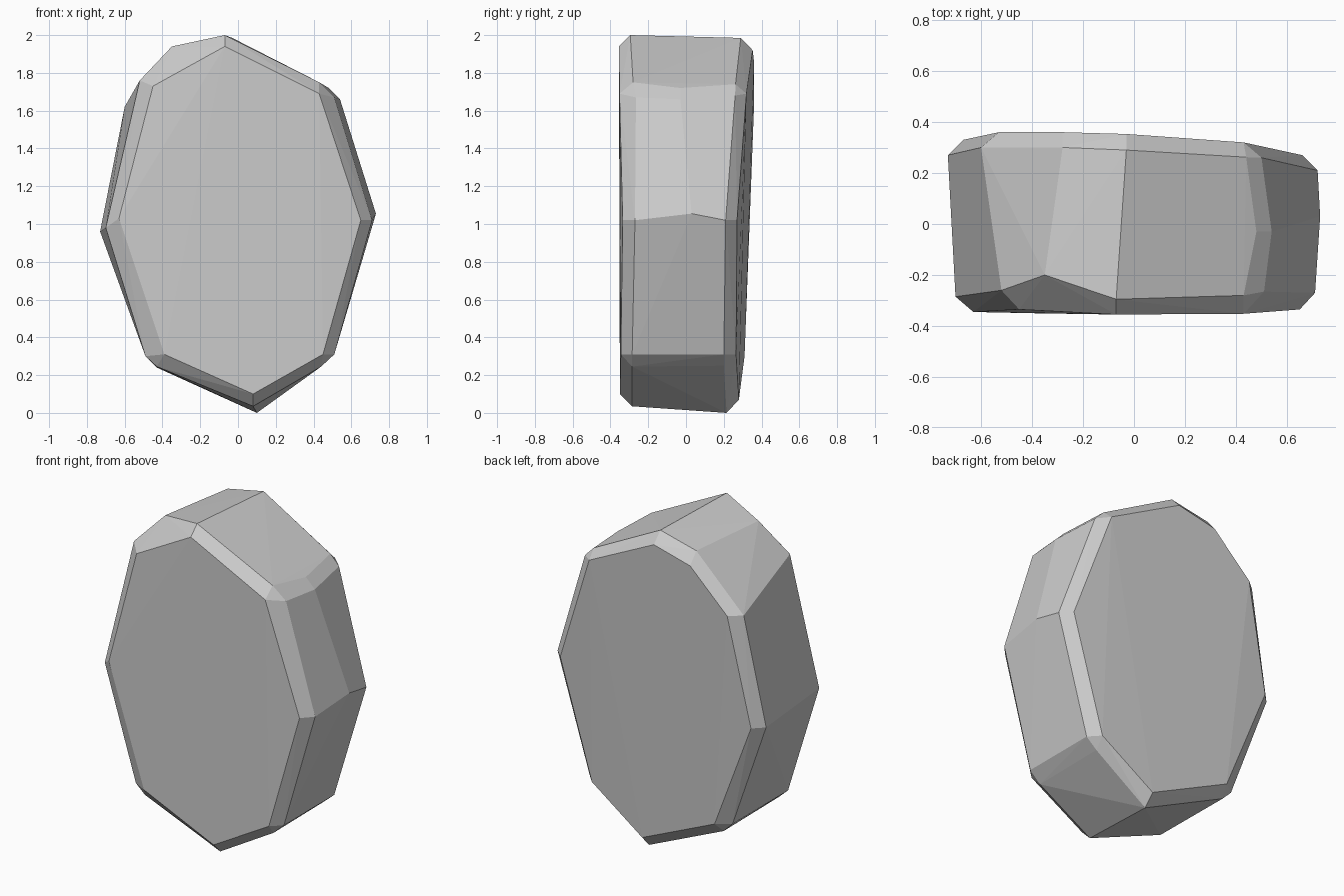
import bpy, bmesh, math

# Outline loops of the stone slab, as (x, y, z), from front to back
front_face = [(-.07, -.355, 1.94), (.43, -.352, 1.69), (.65, -.335, 1.02), (.45, -.345, .31),
              (.08, -.35, .10), (-.39, -.35, .31), (-.63, -.345, 1.03), (-.45, -.335, 1.73)]
front_rim = [(-.07, -.295, 2.0), (.43, -.28, 1.75), (.51, -.265, 1.67), (.71, -.27, 1.02),
             (.51, -.285, .31), (.44, -.285, .245), (.08, -.285, .035), (-.43, -.285, .245),
             (-.49, -.285, .30), (-.70, -.285, .98), (-.52, -.26, 1.76), (-.35, -.20, 1.94)]
side_ridge = [(.48, -.03, 1.72), (.54, -.03, 1.66), (.73, .03, 1.055)]
back_rim = [(-.03, .29, 1.985), (.44, .262, 1.74), (.50, .26, 1.68), (.72, .21, 1.02),
            (.51, .20, .31), (.44, .20, .25), (.10, .215, 0), (-.43, .25, .24),
            (-.49, .25, .30), (-.73, .27, .96), (-.60, .30, 1.62), (-.28, .30, 1.93)]
back_face = [(-.03, .353, 1.92), (.43, .32, 1.69), (.66, .27, 1.02), (.45, .265, .31),
             (.10, .28, .07), (-.41, .31, .30), (-.67, .33, .96), (-.53, .36, 1.62),
             (-.28, .36, 1.86)]

# Wrap the loops in one faceted shell
bm = bmesh.new()
for p in front_face + front_rim + side_ridge + back_rim + back_face:
    bm.verts.new(p)
hull = bmesh.ops.convex_hull(bm, input=bm.verts[:])
unused = [v for v in bm.verts if not v.link_faces]
bmesh.ops.delete(bm, geom=unused, context='VERTS')
bmesh.ops.dissolve_limit(bm, angle_limit=math.radians(1), verts=bm.verts[:], edges=bm.edges[:])
bmesh.ops.recalc_face_normals(bm, faces=bm.faces[:])

mesh = bpy.data.meshes.new("stone_slab")
bm.to_mesh(mesh)
bm.free()
stone = bpy.data.objects.new("stone_slab", mesh)
bpy.context.collection.objects.link(stone)
